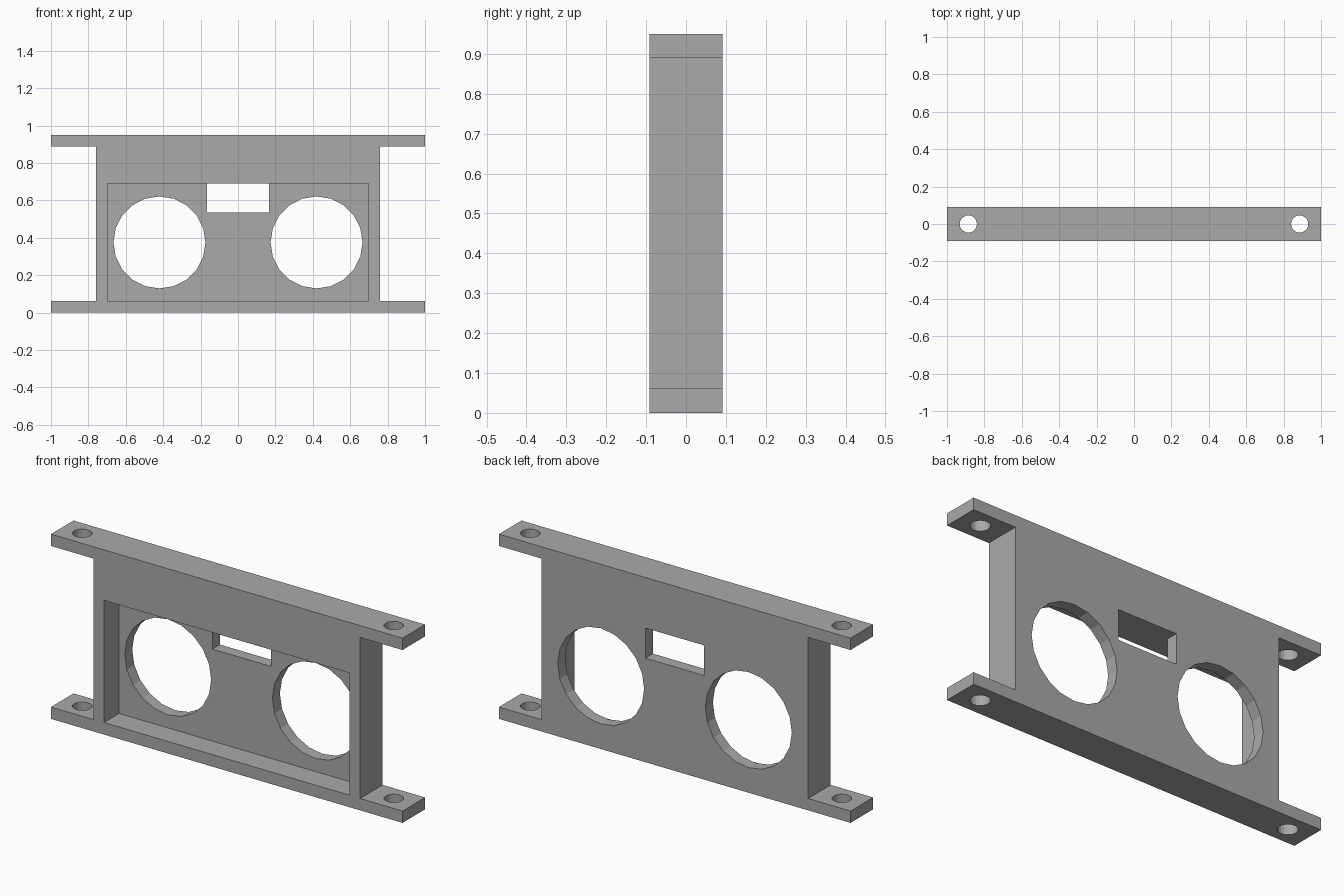
import bpy
from math import pi

if "Cube" in bpy.data.objects:
    bpy.data.objects.remove(bpy.data.objects["Cube"], do_unlink=True)

DEPTH = 0.183      # full thickness, front to back
HEIGHT = 0.95
FLANGE = 0.061     # thickness of flanges and back plate
BODY = 0.759       # half width of the body
GREY = (0.4, 0.4, 0.4, 1)

grey = bpy.data.materials.new("plain grey")
grey.use_nodes = True
grey.diffuse_color = GREY
grey.node_tree.nodes["Principled BSDF"].inputs["Base Color"].default_value = GREY


def box(name, x, y, z):
    """Box spanning the given (low, high) ranges."""
    spans = (x, y, z)
    bpy.ops.mesh.primitive_cube_add(size=1, location=[(a + b) / 2 for a, b in spans])
    ob = bpy.context.object
    ob.name = name
    ob.scale = [b - a for a, b in spans]
    bpy.ops.object.transform_apply(location=True, rotation=True, scale=True)
    return ob


def cylinder(name, radius, length, location, tilt=0.0):
    bpy.ops.mesh.primitive_cylinder_add(vertices=20, radius=radius, depth=length,
                                        location=location, rotation=(tilt, 0, 0))
    ob = bpy.context.object
    ob.name = name
    bpy.ops.object.transform_apply(location=True, rotation=True, scale=True)
    return ob


def cut(target, cutter):
    mod = target.modifiers.new(cutter.name, "BOOLEAN")
    mod.operation = "DIFFERENCE"
    mod.solver = "EXACT"
    mod.object = cutter
    bpy.context.view_layer.objects.active = target
    bpy.ops.object.modifier_apply(modifier=mod.name)
    bpy.data.objects.remove(cutter, do_unlink=True)


# Solid block that everything is cut from
front, back = -DEPTH / 2, DEPTH / 2
bracket = box("sensor_bracket", (-1, 1), (front, back), (0, HEIGHT))
bracket.data.materials.append(grey)

# Side notches leave the four mounting flanges
for side in (-1, 1):
    xs = sorted((side * BODY, side * 1.5))
    cut(bracket, box("side_notch", xs, (-1, 1), (FLANGE, HEIGHT - FLANGE)))

# Front pocket, open to the front only
cut(bracket, box("pocket", (-0.698, 0.698), (-1, back - FLANGE), (FLANGE + 0.001, 0.69)))

# Slot and two round windows through the back plate
cut(bracket, box("slot", (-0.167, 0.167), (-0.05, 1), (0.535, 0.69)))
for side in (-1, 1):
    cut(bracket, cylinder("window", 0.246, 1, (side * 0.42, 0, 0.375), pi / 2))

# Screw holes through the flange ends
for side in (-1, 1):
    cut(bracket, cylinder("screw_hole", 0.046, 3, (side * 0.886, 0, 0.5)))
